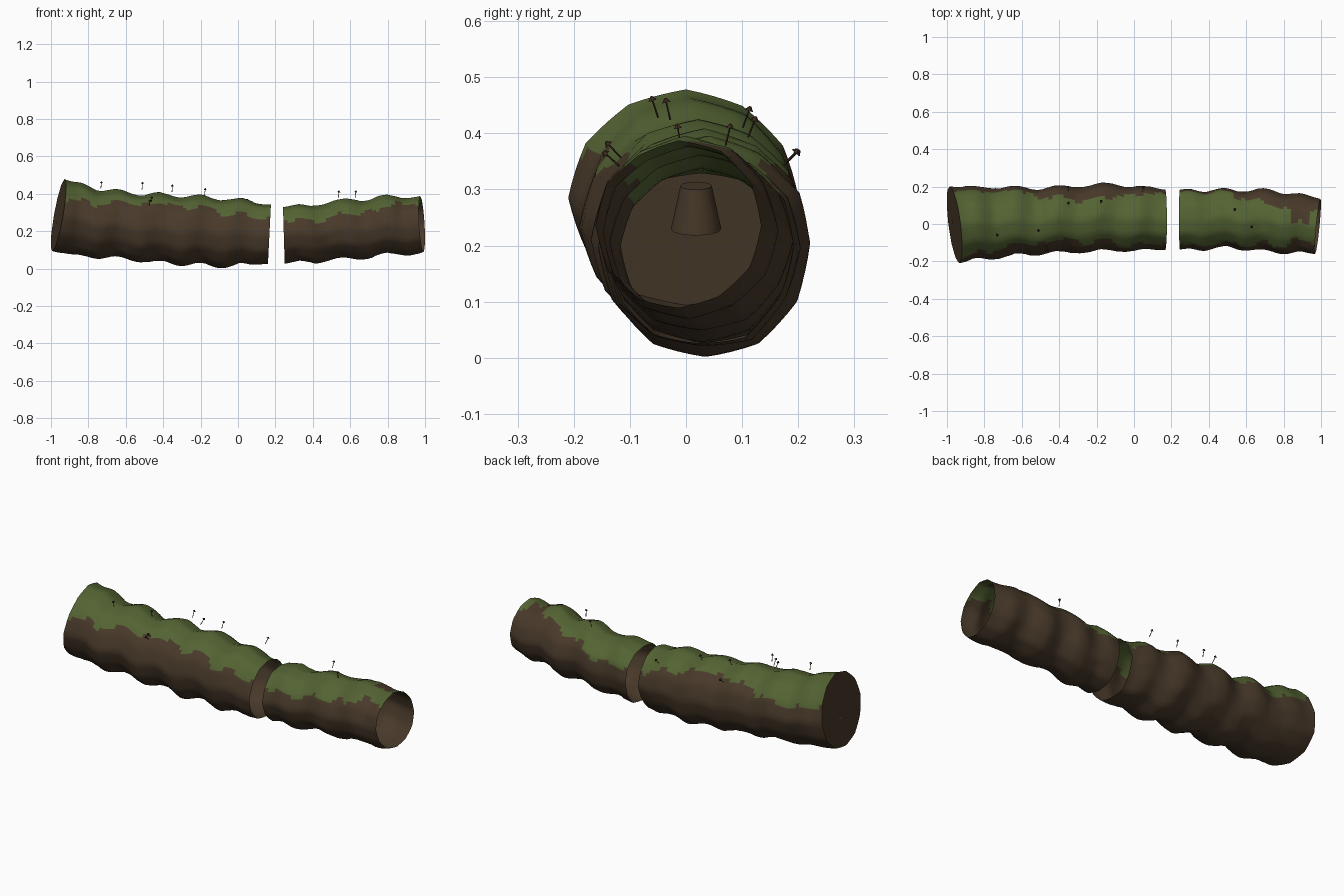
import bpy, bmesh, math, random
from mathutils import Vector

random.seed(4)
cube = bpy.data.objects.get("Cube")
if cube:
    bpy.data.objects.remove(cube)

SIDES, SPLIT = 12, 4
COLS = SIDES * SPLIT


def material(name, color):
    m = bpy.data.materials.new(name)
    m.use_nodes = True
    m.diffuse_color = (*color, 1)
    bsdf = next(n for n in m.node_tree.nodes if n.type == 'BSDF_PRINCIPLED')
    bsdf.inputs["Base Color"].default_value = (*color, 1)
    return m


bark = material("brown bark", (0.066, 0.042, 0.023))
moss = material("green moss", (0.088, 0.125, 0.033))
fungus = material("dark mushroom", (0.045, 0.025, 0.016))


def finish(name, bm, mats, angle=60):
    mesh = bpy.data.meshes.new(name)
    bm.to_mesh(mesh)
    bm.free()
    for m in mats:
        mesh.materials.append(m)
    ob = bpy.data.objects.new(name, mesh)
    bpy.context.collection.objects.link(ob)
    bpy.ops.object.select_all(action='DESELECT')
    ob.select_set(True)
    bpy.context.view_layer.objects.active = ob
    bpy.ops.object.shade_smooth_by_angle(angle=math.radians(angle))
    return ob


# Trunk course: x, centre y, centre z, half width, half height
LONG = [(-0.96, 0, 0.285, 0.205, 0.192), (-0.87, 0.005, 0.262, 0.192, 0.19),
        (-0.75, 0.01, 0.243, 0.187, 0.18), (-0.5, 0.02, 0.218, 0.176, 0.178),
        (-0.3, 0.03, 0.206, 0.178, 0.184), (-0.1, 0.04, 0.196, 0.178, 0.184),
        (0.168, 0.023, 0.181, 0.157, 0.16)]
SHORT = [(0.245, 0.028, 0.18, 0.16, 0.155), (0.5, 0.03, 0.2, 0.156, 0.153),
         (0.75, 0.014, 0.224, 0.164, 0.157), (0.983, -0.013, 0.235, 0.146, 0.148)]


def course(keys, x):
    for a, b in zip(keys, keys[1:]):
        if x <= b[0]:
            break
    t = max(0, min(1, (x - a[0]) / (b[0] - a[0])))
    return [p + (q - p) * t for p, q in zip(a, b)][1:]


def wave(x, peak, period):
    return math.cos(math.tau * (x - peak) / period)


def moss_line(x, front):
    """Height above the axis where the moss begins."""
    base = 0.1 + 0.03 * math.cos(4 * (x + 0.4)) if front else 0.105 + 0.04 * math.cos(5.5 * (x + 0.25))
    return base + 0.01 * math.sin(37 * x + front) + 0.006 * math.sin(83 * x)


def log(name, keys, rings, ripple, start_tilt, end_tilt):
    """Open thin-walled trunk; returns its first ring of points."""
    bm = bmesh.new()
    grid, centres = [], []
    x0, x1 = keys[0][0], keys[-1][0]
    dents = [random.uniform(-0.005, 0.005) for _ in range(SIDES)]
    for i in range(rings + 1):
        u = i / rings
        x = x0 + (x1 - x0) * u
        cy, cz, ry, rz = course(keys, x)
        y_peak, y_period, z_peak, z_period = ripple
        fade = min(1, 8 * u, 8 * (1 - u))
        cy += 0.01 * fade * wave(x, y_peak, y_period)
        cz += 0.011 * fade * wave(x, z_peak, z_period)
        if i % 4 == 0:
            dents = [d * 0.6 + random.uniform(-0.004, 0.004) for d in dents]
        row = []
        for j in range(COLS):
            a = math.tau * j / COLS
            k, f = divmod(j, SPLIT)
            f /= SPLIT
            off = (f - 0.5) * math.tau / SIDES
            chord = math.cos(math.pi / SIDES) / math.cos(off)
            r = 0.35 + 0.65 * chord
            dent = dents[k] * (1 - f) + dents[(k + 1) % SIDES] * f
            dy, dz = (ry * r + dent) * math.cos(a), (rz * r + dent) * math.sin(a)
            # slanted saw cuts at both ends
            s, e = max(0, 1 - 5 * u), max(0, 5 * u - 4)
            shift = sum((s * p + e * q) * d for p, q, d in zip(start_tilt, end_tilt, (dy, dz)))
            row.append(bm.verts.new((x + shift, cy + dy, max(0, cz + dz))))
        grid.append(row)
        centres.append((cy, cz))
    for i in range(rings):
        for j in range(COLS):
            k = (j + 1) % COLS
            f = bm.faces.new((grid[i][j], grid[i][k], grid[i + 1][k], grid[i + 1][j]))
            c = f.calc_center_median()
            cy, cz = centres[i]
            f.material_index = int(c.z - cz > moss_line(c.x, c.y < cy))
    bmesh.ops.recalc_face_normals(bm, faces=bm.faces)
    rim = [v.co.copy() for v in grid[0]]
    finish(name, bm, (bark, moss))
    return rim


rim = log("long_log", LONG, 56, (-0.4, 0.235, -0.2, 0.22), (-0.12, 0.17), (0, 0.05))
log("short_log", SHORT, 36, (0.48, 0.21, 0.55, 0.25), (0, -0.03), (0.1, -0.06))

# Closed end of the long log
bm = bmesh.new()
bm.faces.new([bm.verts.new(p) for p in reversed(rim)])
finish("end_cap", bm, (bark,))

# Broken stub inside, by the closed end
bm = bmesh.new()
bmesh.ops.create_cone(bm, cap_ends=True, segments=12, radius1=0.045, radius2=0.028, depth=0.08)
stub = finish("inner_stub", bm, (bark,), 40)
stub.location = (-0.92, 0.018, 0.268)
stub.rotation_euler.y = math.radians(15)


def mushroom(name, x, y, z):
    """Thin stem and small cap, leaning out from the trunk; y, z give the tip."""
    cy, cz = course(LONG if x < 0.2 else SHORT, x)[:2]
    lean = Vector((0.02, y - cy, z - cz)).normalized()
    bm = bmesh.new()
    for r1, r2, depth, height in ((0.0018, 0.0014, 0.036, -0.022), (0.008, 0.002, 0.008, -0.004)):
        part = bmesh.ops.create_cone(bm, cap_ends=True, segments=6, radius1=r1, radius2=r2, depth=depth)
        bmesh.ops.translate(bm, verts=part["verts"], vec=(0, 0, height))
    ob = finish(name, bm, (fungus,), 40)
    ob.location = (x, y, z)
    ob.rotation_euler = lean.to_track_quat('Z', 'Y').to_euler()


SPOTS = [(-0.73, -0.062, 0.466), (-0.51, -0.037, 0.463), (-0.46, -0.143, 0.385),
         (-0.47, -0.148, 0.368), (-0.35, 0.115, 0.448), (-0.175, 0.125, 0.43),
         (0.54, 0.08, 0.417), (0.63, -0.016, 0.417), (0.05, 0.2, 0.372), (-0.35, 0.203, 0.37)]
for n, spot in enumerate(SPOTS, 1):
    mushroom(f"mushroom_{n}", *spot)
